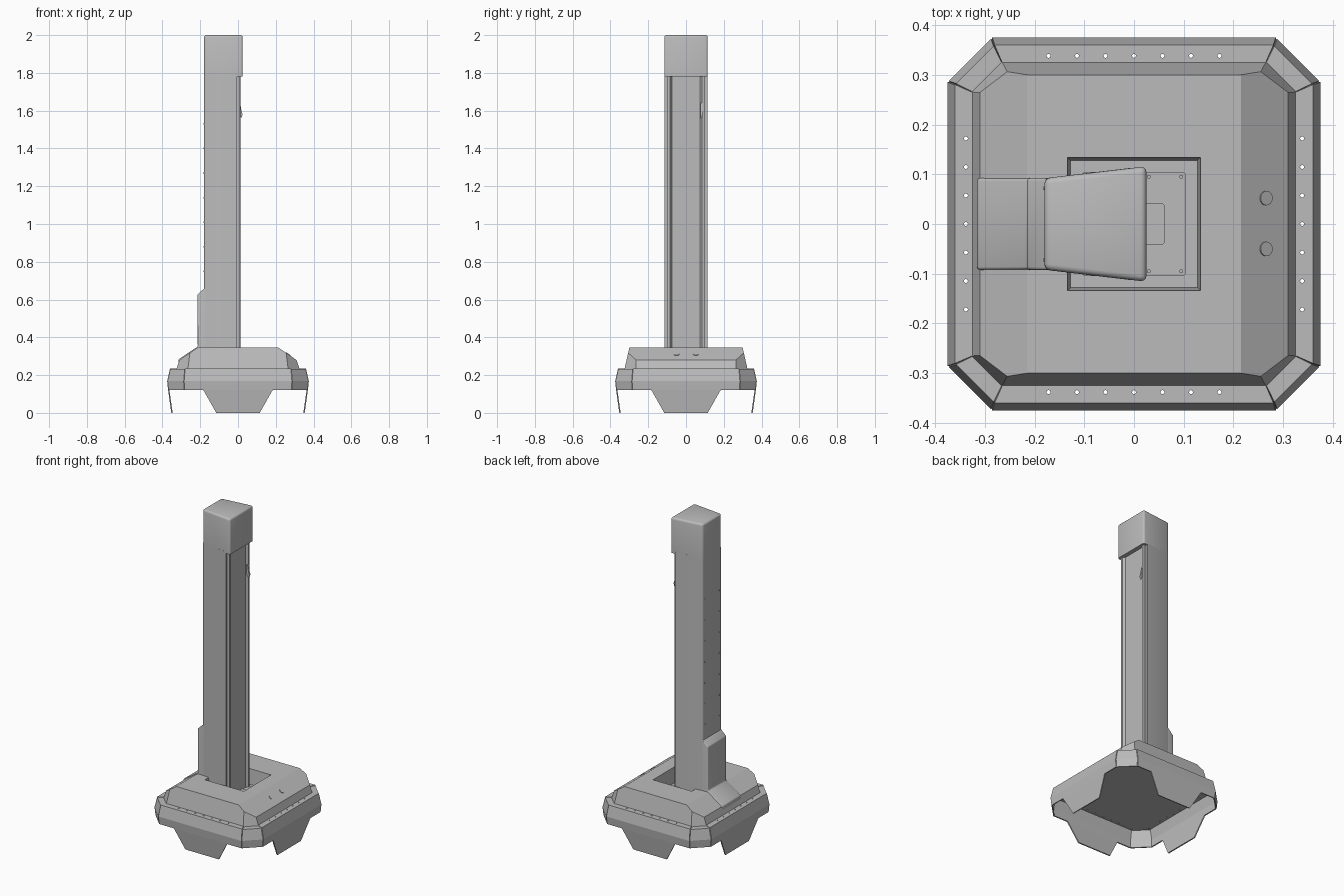
import bpy, bmesh, math
from mathutils import Matrix, Vector

cube = bpy.data.objects.get("Cube")
if cube:
    bpy.data.objects.remove(cube, do_unlink=True)

grey = bpy.data.materials.new("painted_grey")
grey.use_nodes = True
grey.diffuse_color = (0.5, 0.5, 0.5, 1)
grey.node_tree.nodes["Principled BSDF"].inputs["Base Color"].default_value = grey.diffuse_color


def finish(name, bm, smooth=False):
    mesh = bpy.data.meshes.new(name)
    bm.to_mesh(mesh)
    bm.free()
    mesh.materials.append(grey)
    obj = bpy.data.objects.new(name, mesh)
    bpy.context.collection.objects.link(obj)
    if smooth:
        bpy.ops.object.select_all(action='DESELECT')
        obj.select_set(True)
        bpy.context.view_layer.objects.active = obj
        bpy.ops.object.shade_smooth_by_angle(angle=math.radians(35))
    return obj


def prism(name, profile, low, high, axis='Z', bevel=0, rule=None):
    """Extrude a profile along z (points x, y) or along y (points x, z)."""
    bm = bmesh.new()
    place = (lambda a, b, h: (a, b, h)) if axis == 'Z' else (lambda a, b, h: (a, h, b))
    ends = [[bm.verts.new(place(a, b, h)) for a, b in profile] for h in (low, high)]
    for loop in ends:
        bm.faces.new(loop)
    n = len(profile)
    for i in range(n):
        j = (i + 1) % n
        bm.faces.new((ends[0][i], ends[0][j], ends[1][j], ends[1][i]))
    bmesh.ops.recalc_face_normals(bm, faces=bm.faces)
    if bevel:
        edges = [e for e in bm.edges if rule is None or rule(e)]
        bmesh.ops.bevel(bm, geom=edges, offset=bevel, segments=3, profile=0.5, affect='EDGES')
    return finish(name, bm, bevel > 0)


def discs(name, places, radius, depth, normal=(0, 0, 1), sides=16):
    bm = bmesh.new()
    turn = Vector(normal).to_track_quat('Z', 'Y').to_matrix().to_4x4()
    for p in places:
        bmesh.ops.create_cone(bm, cap_ends=True, segments=sides, radius1=radius, radius2=radius,
                              depth=depth, matrix=Matrix.Translation(p) @ turn)
    return finish(name, bm)


def cut(obj, cutter):
    cutter.hide_render = True
    cutter.display_type = 'WIRE'
    cutter.hide_set(True)
    mod = obj.modifiers.new("cut", 'BOOLEAN')
    mod.operation = 'DIFFERENCE'
    mod.solver = 'EXACT'
    mod.object = cutter


def mirrored(half):
    return half + [(x, -y) for x, y in reversed(half)]


def rect(x0, x1, y):
    return [(x0, -y), (x1, -y), (x1, y), (x0, y)]


# Deck: a block trimmed by sloping planes
FLOOR, DECK = 0.225, 0.345
bm = bmesh.new()
bmesh.ops.create_cube(bm, size=1, matrix=Matrix.Translation((0, 0, (FLOOR + DECK) / 2))
                      @ Matrix.Diagonal((0.8, 0.8, DECK - FLOOR, 1)))
planes = []
for s in (-1, 1):
    planes += [((s * 0.215, 0, DECK), (s * 0.065, 0, 0.095)),
               ((s * 0.31, 0, 0.28), (s * 0.045, 0, 0.015)),
               ((0, s * 0.30, DECK), (0, s * 0.11, 0.025))]
    planes += [((s * 0.295, t * 0.295, 0.235), (s, t, 0.35)) for t in (-1, 1)]
for point, normal in planes:
    bmesh.ops.bisect_plane(bm, geom=bm.verts[:] + bm.edges[:] + bm.faces[:],
                           plane_co=point, plane_no=normal, clear_outer=True)
    bmesh.ops.holes_fill(bm, edges=bm.edges[:])
bmesh.ops.recalc_face_normals(bm, faces=bm.faces)
deck = finish("deck", bm)

# Square well in the deck, with tapering walls
bm = bmesh.new()
bmesh.ops.create_cone(bm, cap_ends=True, segments=4, radius1=0.128 * math.sqrt(2),
                      radius2=0.134 * math.sqrt(2), depth=0.1,
                      matrix=Matrix.Translation((0, 0, 0.3)) @ Matrix.Rotation(math.pi / 4, 4, 'Z'))
cut(deck, finish("well_cutter", bm))

# Plates and bolts on the well floor
upright = lambda e: abs(e.verts[0].co.z - e.verts[1].co.z) > 0.002
prism("mounting_plate", rect(-0.105, 0.105, 0.105), 0.249, 0.254, bevel=0.008, rule=upright)
prism("access_plate", rect(-0.06, 0.062, 0.042), 0.253, 0.258, bevel=0.008, rule=upright)
discs("mounting_bolts", [(x, y, 0.255) for x in (0.03, 0.095) for y in (-0.095, 0.095)], 0.004, 0.005)

# Buttons on the sloping deck
discs("buttons", [(0.265, y, 0.311) for y in (-0.05, 0.052)], 0.0145, 0.006, (0.065, 0, 0.095), 20)


def skirt(name, angle, rows, flap=None):
    """Sheet bent through rows of (distance, half width, height), with an optional lower flap."""
    bm = bmesh.new()
    lines = [[bm.verts.new((d, s * w, z)) for s in (-1, 1)] for d, w, z in rows]
    tab = []
    if flap:
        d, z = rows[-1][0], rows[-1][2]
        top, low, out = flap
        tab = [bm.verts.new(p) for p in ((d, -top, z), (out, -low, 0), (out, low, 0), (d, top, z))]
        bm.faces.new(tab)
    for i, ((a, b), (c, e)) in enumerate(zip(lines, lines[1:])):
        middle = [tab[0], tab[3]] if tab and i == len(lines) - 2 else []
        bm.faces.new([a, c] + middle + [e, b])
    bmesh.ops.rotate(bm, verts=bm.verts, matrix=Matrix.Rotation(angle, 3, 'Z'))
    obj = finish(name, bm)
    mod = obj.modifiers.new("thickness", 'SOLIDIFY')
    mod.thickness = 0.007
    mod.offset = -1
    return obj


# Skirt panels with drilled rims, and corner guards between them
side_rows = [(0.318, 0.262, 0.235), (0.36, 0.28, 0.235), (0.375, 0.285, 0.168), (0.37, 0.283, 0.12)]
corner_rows = [(0.412, 0.040, 0.232), (0.4525, 0.053, 0.232), (0.4667, 0.060, 0.168), (0.462, 0.058, 0.12)]
for i, side in enumerate(("left", "back", "right", "front")):
    angle = i * math.pi / 2
    panel = skirt(side + "_skirt", angle, side_rows, (0.183, 0.115, 0.353))
    turn = Matrix.Rotation(angle, 3, 'Z')
    holes = [turn @ Vector((0.338, k * 0.0573, 0.235)) for k in range(-3, 4)]
    cut(panel, discs(side + "_hole_cutter", holes, 0.004, 0.03, sides=10))
    skirt("corner_guard_%d" % (i + 1), angle + math.pi / 4, corner_rows)

# Mast: tapered housing, ribbed front rail and cap
back_edges = lambda e: upright(e) and e.verts[0].co.x < -0.1
prism("mast_housing", mirrored([(-0.18, 0.092), (-0.004, 0.113)]), 0.25, 1.79, bevel=0.01, rule=back_edges)
prism("mast_rail", mirrored([(-0.03, 0.1), (0.01, 0.1), (0.012, 0.085), (-0.001, 0.075)]), 0.25, 1.79)
prism("mast_cap", mirrored([(-0.18, 0.092), (0.025, 0.116)]), 1.78, 2.0, bevel=0.012,
      rule=lambda e: max(v.co.z for v in e.verts) > 1.9)

# Foot with a sloping toe and chamfered shoulder behind the mast
foot = [(-0.317, 0.24), (-0.315, 0.284), (-0.213, 0.351), (-0.215, 0.625), (-0.178, 0.66), (-0.1, 0.66), (-0.1, 0.24)]
prism("mast_foot", foot, -0.092, 0.092, axis='Y', bevel=0.006,
      rule=lambda e: max(v.co.x for v in e.verts) < -0.17)

# Rivets on the mast back and a small hook on its front
discs("mast_rivets", [(-0.18, y, 0.75 + 0.13 * k) for k in range(7) for y in (-0.072, 0.072)],
      0.004, 0.004, (-1, 0, 0), 10)
prism("hook", [(0.005, 1.58), (0.018, 1.56), (0.024, 1.58), (0.018, 1.60), (0.012, 1.64), (0.005, 1.64)],
      0.077, 0.088, axis='Y')
